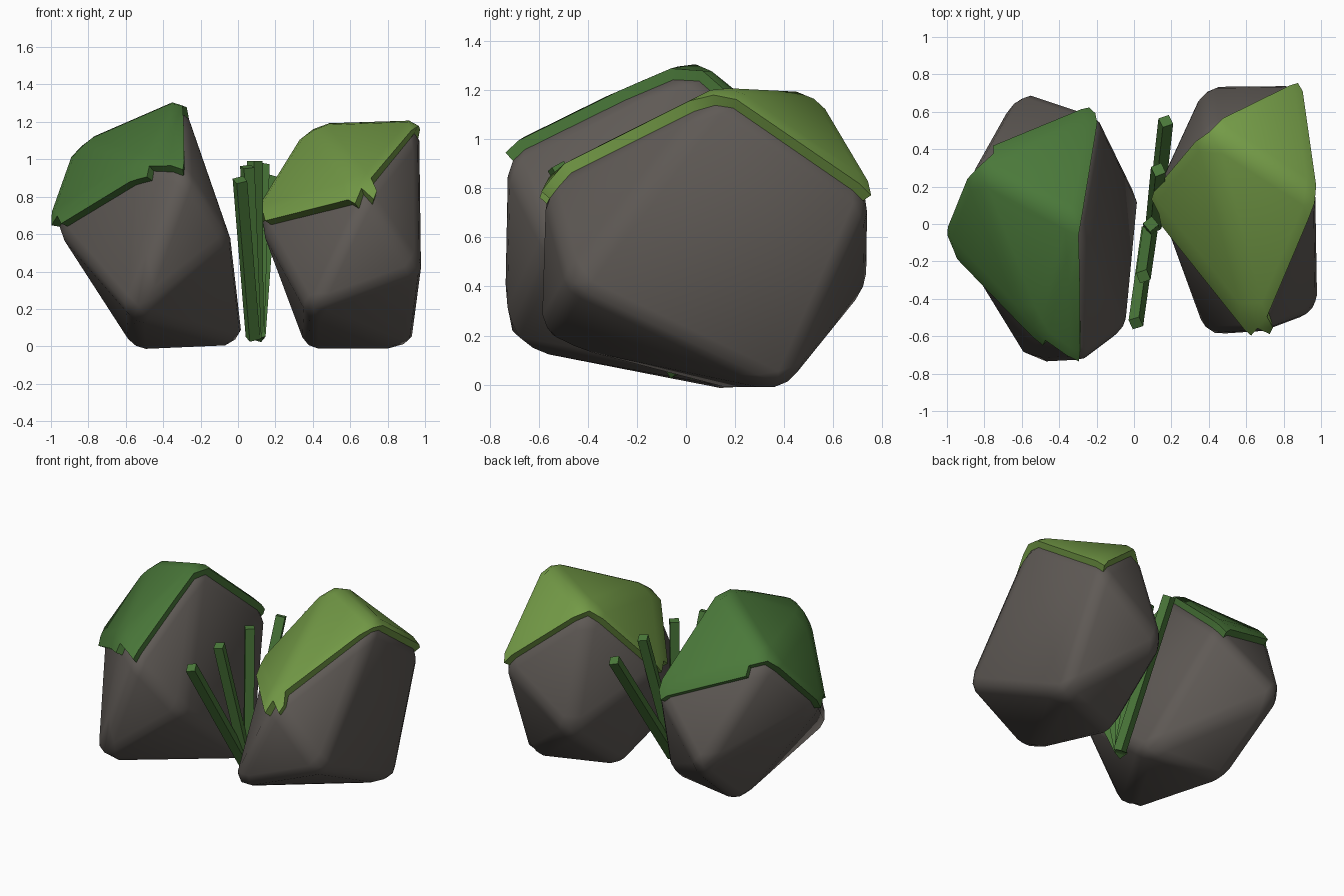
import bpy, bmesh
from mathutils import Matrix, Vector

cube = bpy.data.objects.get("Cube")
if cube:
    bpy.data.objects.remove(cube, do_unlink=True)


def material(name, rgb):
    m = bpy.data.materials.new(name)
    m.use_nodes = True
    m.diffuse_color = (*rgb, 1)
    m.node_tree.nodes["Principled BSDF"].inputs["Base Color"].default_value = (*rgb, 1)
    return m


stone = material("warm_grey_stone", (0.115, 0.102, 0.092))
dark_moss = material("dark_green", (0.069, 0.19, 0.042))
light_moss = material("light_green", (0.175, 0.33, 0.063))


def add_object(name, bm, mat, smooth=True, thickness=0):
    me = bpy.data.meshes.new(name)
    bm.to_mesh(me)
    me.materials.append(mat)
    ob = bpy.data.objects.new(name, me)
    bpy.context.collection.objects.link(ob)
    bpy.ops.object.select_all(action='DESELECT')
    ob.select_set(True)
    bpy.context.view_layer.objects.active = ob
    if thickness:
        mod = ob.modifiers.new("thickness", 'SOLIDIFY')
        mod.thickness = thickness
        mod.offset = 1
        mod.use_even_offset = True
        bpy.ops.object.modifier_apply(modifier=mod.name)
    if smooth:
        bpy.ops.object.shade_smooth_by_angle(angle=0.7)


def mossy_rock(side, cap, base, moss):
    """Rounded hull of corner points; the faces between cap corners carry moss."""
    pts = [Vector(p) for p in cap + base]
    mid = sum(pts, Vector()) / len(pts)
    bm = bmesh.new()
    for p in pts:
        bm.verts.new(mid + (p - mid) * 1.02)
    corners = list(bm.verts)[:len(cap)]
    bmesh.ops.convex_hull(bm, input=list(bm.verts))
    bmesh.ops.recalc_face_normals(bm, faces=list(bm.faces))
    covered, open_planes = [], []
    for f in bm.faces:
        group = covered if all(v in corners for v in f.verts) else open_planes
        group.append(f.normal.copy())
    bmesh.ops.bevel(bm, geom=[e for e in bm.edges if e.calc_face_angle(0) > 0.1],
                    offset=0.06, segments=2, profile=0.5,
                    affect='EDGES', clamp_overlap=True)
    bm.normal_update()
    add_object(side + "_rock", bm, stone)

    # Moss keeps the faces that lean closest to a covered plane
    def lean(f, planes):
        return max(n.dot(f.normal) for n in planes)

    bare = [f for f in bm.faces if lean(f, covered) + 0.05 < lean(f, open_planes)]
    bmesh.ops.delete(bm, geom=bare, context='FACES')
    add_object(side + "_moss_cap", bm, moss, thickness=0.045)
    bm.free()


# Rocks: cap corners first, then the lower corners
mossy_rock("left",
           [(0.965, 0.13, 1.17), (0.40, 0.50, 1.15), (0.88, 0.74, 0.75),
            (0.68, -0.57, 0.82), (0.11, 0.15, 0.68)],
           [(0.38, -0.59, 0.19), (0.975, -0.46, 0.40), (0.92, 0.40, -0.015),
            (0.37, 0.20, -0.015), (0.38, 0.735, 0.40)],
           light_moss)
mossy_rock("right",
           [(-0.29, 0, 1.29), (-0.84, 0.30, 1.05), (-0.98, -0.06, 0.65),
            (-0.28, -0.73, 0.93), (-0.19, 0.57, 0.79), (-0.50, -0.56, 0.94)],
           [(-0.56, -0.745, 0.17), (-0.04, -0.55, 0.57), (0.025, 0.13, 0.01),
            (-0.55, 0.20, -0.015), (-0.61, 0.71, 0.40)],
           dark_moss)

# Grass blades: square rods fanning out from one root
tips = [(0.01, -0.53, 0.89), (0.05, -0.28, 0.96), (0.09, 0, 0.99),
        (0.13, 0.29, 0.97), (0.17, 0.55, 0.9)]
for i, tip in enumerate(tips):
    tip = Vector(tip)
    root = Vector((0.08 + 0.007 * i, -0.03 + 0.005 * i, 0.045))
    d = tip - root
    turn = d.to_track_quat('Z', 'Y').to_matrix() @ Matrix.Rotation(0.5, 3, 'Z')
    bm = bmesh.new()
    bmesh.ops.create_cube(bm, size=1)
    bmesh.ops.scale(bm, vec=(0.06, 0.06, d.length), verts=bm.verts)
    bmesh.ops.rotate(bm, verts=bm.verts, matrix=turn)
    bmesh.ops.translate(bm, vec=(root + tip) / 2, verts=bm.verts)
    add_object("grass_blade_%d" % (i + 1), bm, dark_moss, smooth=False)
    bm.free()
